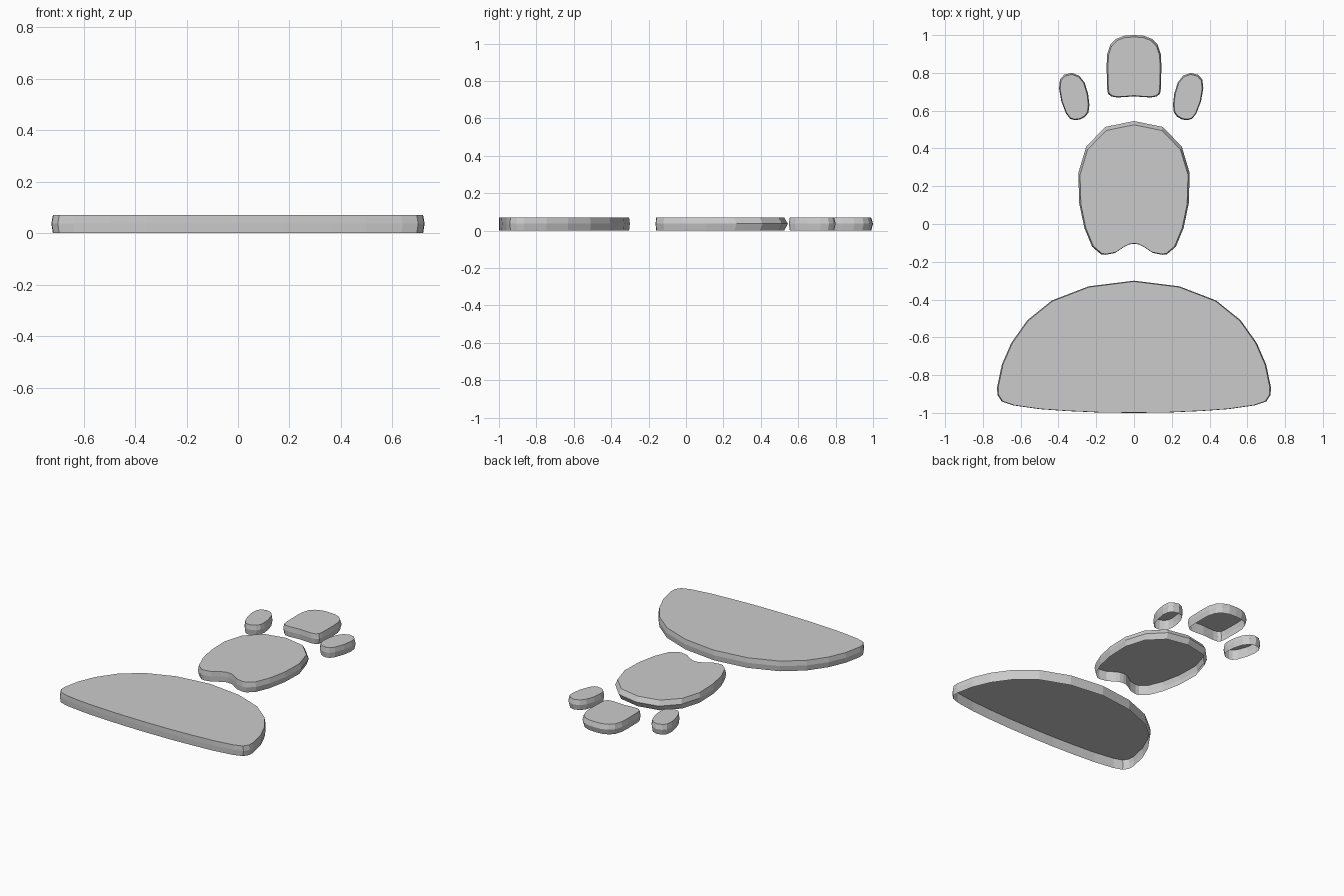
import bpy, bmesh

if "Cube" in bpy.data.objects:
    bpy.data.objects.remove(bpy.data.objects["Cube"])

HEIGHT, BELT = 0.07, 0.037


def mirrored(half):
    """Close a half outline that starts and ends on x = 0."""
    return half + [(-x, y) for x, y in reversed(half[1:-1])]


def plate(name, outline, inset_x, inset_top, inset_bottom):
    """Open-bottomed plate: widest at mid height, drawn in at top and base."""
    xs, ys = zip(*outline)
    x0, x1, y0, y1 = min(xs), max(xs), min(ys), max(ys)

    def shrink(x, y):
        u, v = (x - x0) / (x1 - x0), (y - y0) / (y1 - y0)
        return (x0 + inset_x + u * (x1 - x0 - 2 * inset_x),
                y0 + inset_bottom + v * (y1 - y0 - inset_top - inset_bottom))

    small = [shrink(x, y) for x, y in outline]
    bm = bmesh.new()
    rings = [[bm.verts.new((x, y, z)) for x, y in pts]
             for pts, z in ((small, 0), (outline, BELT), (small, HEIGHT))]
    n = len(outline)
    for low, high in zip(rings, rings[1:]):
        for i in range(n):
            j = (i + 1) % n
            bm.faces.new((low[i], low[j], high[j], high[i]))
    cap = bm.faces.new(rings[-1])
    bmesh.ops.recalc_face_normals(bm, faces=bm.faces)
    cap.normal_update()
    if cap.normal.z < 0:
        bmesh.ops.reverse_faces(bm, faces=bm.faces)
    mesh = bpy.data.meshes.new(name)
    bm.to_mesh(mesh)
    bm.free()
    obj = bpy.data.objects.new(name, mesh)
    bpy.context.collection.objects.link(obj)
    return obj


# Broad half-dome plate at the front
plate("dome_base", mirrored([
    (0, -0.30), (0.24, -0.33), (0.435, -0.405), (0.565, -0.51), (0.65, -0.63),
    (0.70, -0.745), (0.725, -0.865), (0.723, -0.905), (0.70, -0.94),
    (0.64, -0.96), (0.50, -0.98), (0.36, -0.99), (0.18, -0.998), (0, -1.0)]),
    0.006, 0.004, 0.001)

# Oval middle plate with a notch in its lower edge
plate("notched_oval", mirrored([
    (0, 0.545), (0.152, 0.514), (0.253, 0.41), (0.295, 0.27), (0.29, 0.11),
    (0.263, -0.02), (0.222, -0.12), (0.175, -0.16), (0.15, -0.163),
    (0.10, -0.153), (0.05, -0.12), (0.025, -0.108), (0, -0.105)]),
    0.009, 0.02, 0.004)

# Rounded block plate at the back
plate("rounded_block", mirrored([
    (0, 1.0), (0.05, 0.997), (0.095, 0.98), (0.125, 0.95), (0.142, 0.90),
    (0.145, 0.84), (0.143, 0.72), (0.138, 0.69), (0.12, 0.675),
    (0.09, 0.67), (0.05, 0.672), (0, 0.676)]),
    0.007, 0.01, 0.004)

# Two slanted side ovals, the left one slightly further out
oval = [(0.30, 0.80), (0.34, 0.79), (0.362, 0.765), (0.367, 0.72),
        (0.355, 0.65), (0.33, 0.585), (0.308, 0.557), (0.285, 0.55),
        (0.255, 0.553), (0.228, 0.568), (0.211, 0.59), (0.206, 0.63),
        (0.213, 0.69), (0.232, 0.75), (0.26, 0.785)]
plate("right_oval", oval, 0.006, 0.008, 0.005)
plate("left_oval", [(-x - 0.03, y) for x, y in oval], 0.006, 0.008, 0.005)
